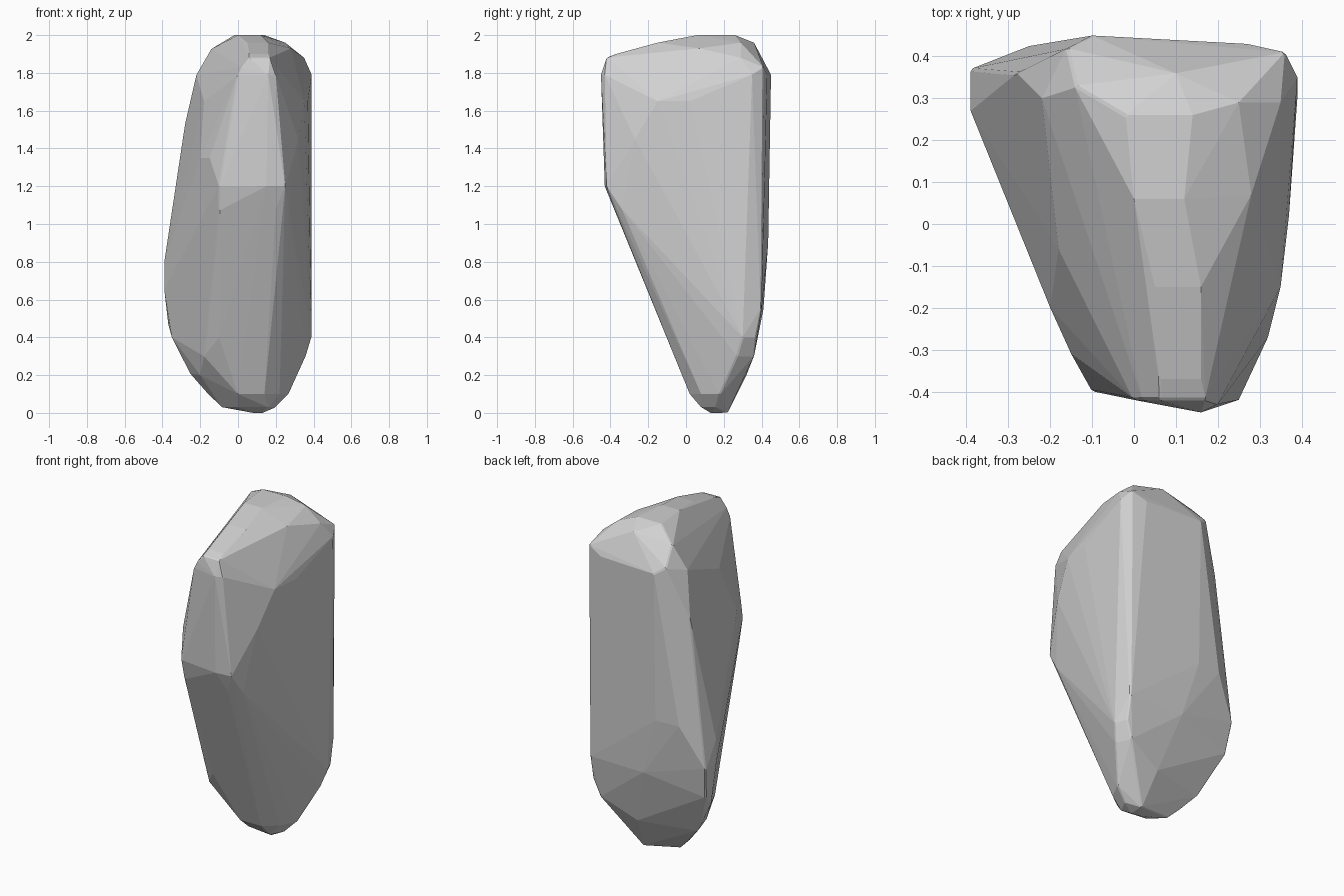
import bpy
import bmesh

# Remove the default object
default_cube = bpy.data.objects.get("Cube")
if default_cube:
    bpy.data.objects.remove(default_cube, do_unlink=True)


def make_material(name, colour):
    """Create one flat colour for the viewport and for renders."""
    material = bpy.data.materials.new(name)
    material.use_nodes = True
    material.diffuse_color = colour
    shader = material.node_tree.nodes["Principled BSDF"]
    shader.inputs["Base Color"].default_value = colour
    shader.inputs["Roughness"].default_value = 0.9
    return material


def make_boulder(name, levels, material):
    """Wrap a faceted stone skin around corner points given level by level."""
    bm = bmesh.new()
    for height, corners in levels:
        for across, depth in corners:
            bm.verts.new((across, depth, height))

    # Stretch the skin and drop any corner left inside it
    bmesh.ops.convex_hull(bm, input=list(bm.verts))
    loose_corners = [vert for vert in bm.verts if not vert.link_faces]
    bmesh.ops.delete(bm, geom=loose_corners, context="VERTS")

    # Merge nearly level triangles into broad chipped facets
    bmesh.ops.dissolve_limit(
        bm, angle_limit=0.02, verts=list(bm.verts), edges=list(bm.edges)
    )
    bmesh.ops.recalc_face_normals(bm, faces=list(bm.faces))
    for face in bm.faces:
        face.smooth = False

    mesh = bpy.data.meshes.new(name)
    bm.to_mesh(mesh)
    bm.free()
    mesh.materials.append(material)
    boulder = bpy.data.objects.new(name, mesh)
    bpy.context.collection.objects.link(boulder)

    # Wear the sharp ridges down a little
    bevel = boulder.modifiers.new("worn ridges", "BEVEL")
    bevel.width = 0.012
    bevel.segments = 1
    bevel.limit_method = "ANGLE"
    bevel.angle_limit = 0.6
    return boulder


# Narrow rounded foot
foot = [
    (0, [(.13, .22), (.08, .14), (.13, .13)]),
    (.03, [(-.09, .18), (0, .1), (.16, .08), (.2, .16)]),
    (.1, [(0, .02), (.14, .02), (.22, .08), (.27, .18), (-.16, .2)]),
    (.2, [(-.25, .24), (-.2, .09), (.1, .32)]),
    (.3, [(-.18, -.02), (.36, .27), (.32, .36)]),
]

# Wide belly and undercut front
belly = [
    (.4, [(-.1, -.1), (-.35, .26), (.39, .3), (.36, .37)]),
    (.47, [(-.37, .34)]),
    (.55, [(0, .41), (.36, .4)]),
    (.65, [(-.39, .27), (-.39, .37)]),
    (.8, [(-.39, .27)]),
    (.9, [(-.1, .435), (-.25, .425)]),
    (1.08, [(-.1, -.37), (.2, -.38), (.27, -.34)]),
]

# Blunt nose, steep flanks and back
flanks = [
    (1.2, [(-.1, -.4), (.25, -.42), (.15, -.43)]),
    (1.35, [(-.2, -.2), (-.15, -.31)]),
    (1.45, [(.32, -.27)]),
    (1.53, [(-.28, .36)]),
    (1.65, [(-.18, -.06), (.35, -.15), (.37, .02)]),
    (1.79, [(.16, -.45), (0, -.42), (.2, -.43), (.39, .35),
            (-.22, .3), (-.1, .45), (.27, .43)]),
]

# Rounded crest sloping down to the nose
crest = [
    (1.83, [(.02, -.42), (.36, .41), (-.16, .42)]),
    (1.88, [(.06, -.42), (.17, -.42), (.35, .29)]),
    (1.9, [(.06, -.37), (.16, -.37), (.21, -.11)]),
    (1.93, [(-.14, .33), (.28, .07)]),
    (1.96, [(.05, -.15), (.16, -.15), (.25, .29), (.1, .36)]),
    (2, [(0, .06), (.12, .06), (.14, .26), (-.02, .26)]),
]

stone_grey = make_material("stone grey", (.64, .64, .64, 1))
make_boulder("boulder", foot + belly + flanks + crest, stone_grey)
